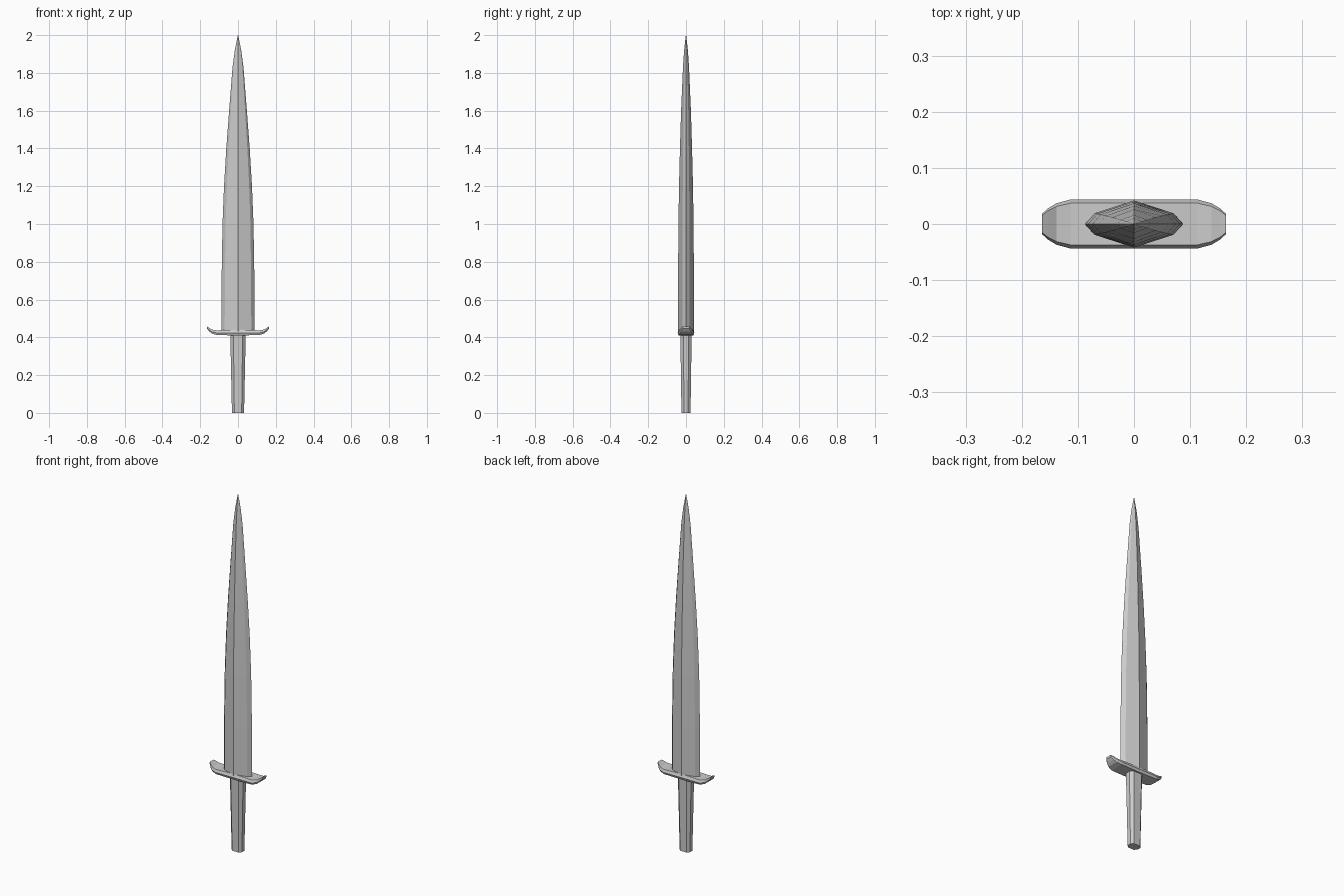
import bpy, bmesh

if "Cube" in bpy.data.objects:
    bpy.data.objects.remove(bpy.data.objects["Cube"])


def loft(name, rings):
    """Skin a list of equal-sized point rings and cap both ends."""
    bm = bmesh.new()
    loops = [[bm.verts.new(p) for p in ring] for ring in rings]
    n = len(loops[0])
    for a, b in zip(loops, loops[1:]):
        for i in range(n):
            j = (i + 1) % n
            bm.faces.new((a[i], a[j], b[j], b[i]))
    bm.faces.new(loops[0][::-1])
    bm.faces.new(loops[-1])
    bmesh.ops.remove_doubles(bm, verts=bm.verts, dist=1e-5)
    bmesh.ops.recalc_face_normals(bm, faces=bm.faces)
    mesh = bpy.data.meshes.new(name)
    bm.to_mesh(mesh)
    bm.free()
    obj = bpy.data.objects.new(name, mesh)
    bpy.context.collection.objects.link(obj)
    return obj


def around(quarter):
    """Mirror a half section (x >= 0, front to back) across x."""
    return quarter + [(-x, y) for x, y in reversed(quarter) if abs(x) > 1e-6]


# Blade: ridged diamond section with bevelled cutting edges
blade_section = around([(0, -1), (0.8, -0.46), (1, 0), (0.8, 0.46), (0, 1)])
blade_levels = [(0.425, 0.088, 0.042), (0.7, 0.087, 0.042), (1.0, 0.082, 0.040),
                (1.2, 0.074, 0.037), (1.4, 0.062, 0.032), (1.6, 0.047, 0.026),
                (1.83, 0.029, 0.016), (1.92, 0.017, 0.010), (1.995, 0.002, 0.0015)]
blade_rings = [[(x * w, y * d, z) for x, y in blade_section] for z, w, d in blade_levels]
blade_rings.append([(0, 0, 2.0)] * len(blade_section))
blade = loft("blade", blade_rings)

# Crossguard: bevelled bar with upturned, narrowing tips
# half stations: x, bottom z, top z, half depth
stations = [(0.0, 0.410, 0.441, 0.044), (0.112, 0.412, 0.437, 0.044),
            (0.138, 0.420, 0.441, 0.037), (0.153, 0.432, 0.451, 0.028),
            (0.164, 0.446, 0.458, 0.018)]
stations = [(-x, b, t, d) for x, b, t, d in stations[:0:-1]] + stations
guard_rings = []
for x, b, t, d in stations:
    m = b + (t - b) * 0.45
    guard_rings.append([(x, -d * 0.88, b), (x, d * 0.88, b), (x, d, m),
                        (x, d * 0.85, t), (x, -d * 0.85, t), (x, -d, m)])
guard = loft("crossguard", guard_rings)

# Grip: octagonal, widening toward the guard
grip_section = around([(0.6, -1), (1, -0.45), (1, 0.45), (0.6, 1)])
grip = loft("grip", [[(x * w, y * d, z) for x, y in grip_section]
                     for z, w, d in [(0, 0.032, 0.024), (0.42, 0.041, 0.030)]])
